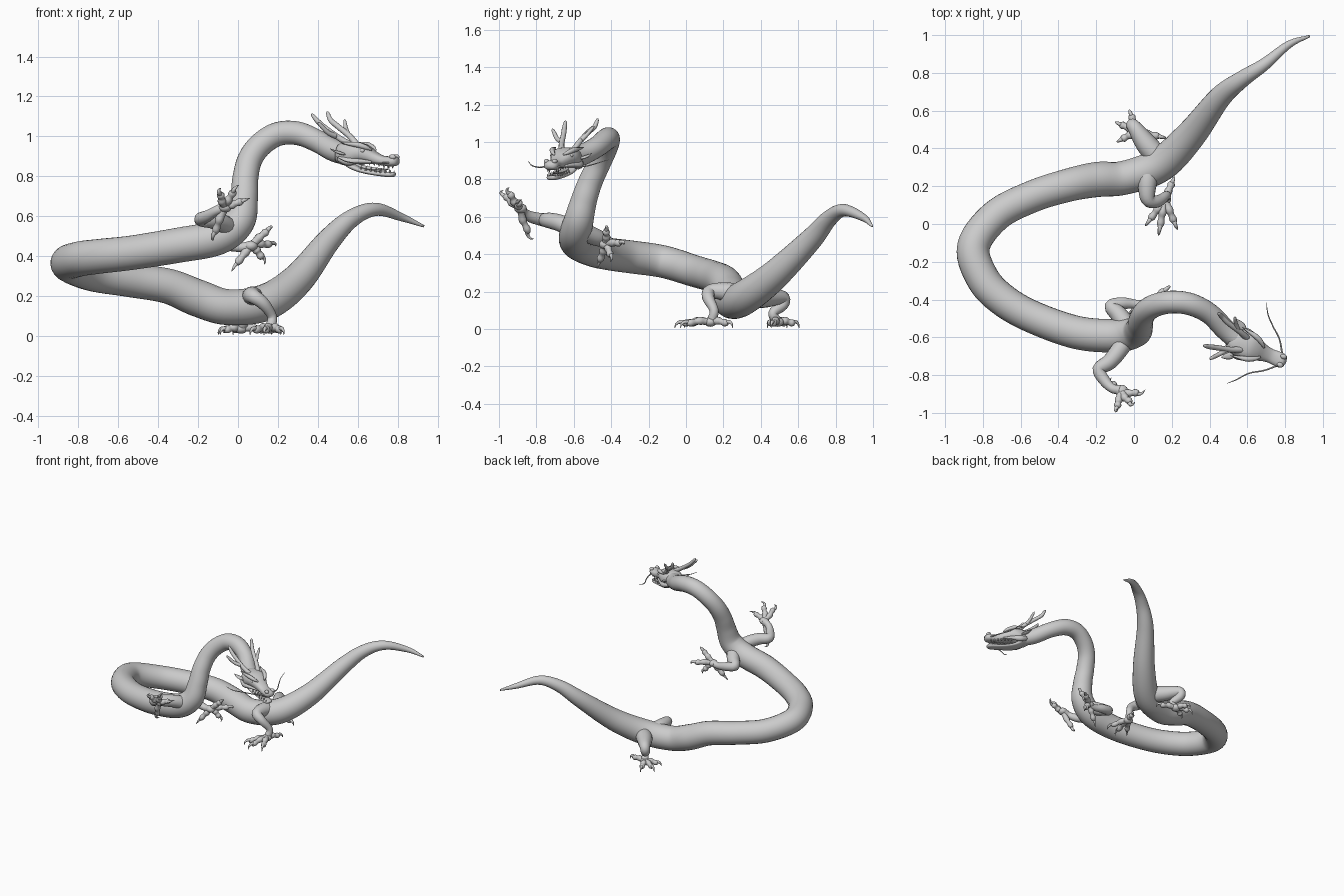
import bpy, bmesh
from math import sin, cos, pi, radians
from mathutils import Vector, Matrix

V = Vector


def ring_loft(bm, rings):
    """Skin closed rings of points and cap both ends."""
    vs = [[bm.verts.new(p) for p in r] for r in rings]
    n = len(vs[0])
    for a, b in zip(vs, vs[1:]):
        for i in range(n):
            bm.faces.new((a[i], a[(i + 1) % n], b[(i + 1) % n], b[i]))
    bm.faces.new(vs[0][::-1])
    bm.faces.new(vs[-1])


def spline(pts, steps):
    """Catmull-Rom through tuples of any length."""
    p = [V(q) for q in pts]
    p = [p[0] * 2 - p[1]] + p + [p[-1] * 2 - p[-2]]
    out = []
    for i in range(1, len(p) - 2):
        a, b, c, d = p[i - 1:i + 3]
        for k in range(steps):
            t = k / steps
            out.append(0.5 * (2 * b + (c - a) * t + (2 * a - 5 * b + 4 * c - d) * t * t
                              + (3 * b - a - 3 * c + d) * t ** 3))
    return out + [p[-2]]


def tube(bm, pts, steps=5, sides=12, flat=1.0):
    """Round tapered tube; each point is x, y, z, radius."""
    s = spline(pts, steps)
    pos, rad = [q.xyz for q in s], [max(q.w, 0.0008) for q in s]
    side, rings = None, []
    for i, p in enumerate(pos):
        t = (pos[min(i + 1, len(pos) - 1)] - pos[max(i - 1, 0)]).normalized()
        if side is None:
            side = t.cross(V((0, 0, 1)) if abs(t.z) < .9 else V((1, 0, 0)))
        side = (side - t * side.dot(t)).normalized()
        up = side.cross(t)
        rings.append([p + rad[i] * (side * cos(2 * pi * k / sides) - flat * up * sin(2 * pi * k / sides))
                      for k in range(sides)])
    ring_loft(bm, rings)


def ball(bm, c, scale):
    bmesh.ops.create_uvsphere(bm, u_segments=14, v_segments=10, radius=1,
                              matrix=Matrix.Translation(c) @ Matrix.Diagonal((*scale, 1)))


def finish(name, bm, mat=None):
    bmesh.ops.recalc_face_normals(bm, faces=bm.faces)
    me = bpy.data.meshes.new(name)
    bm.to_mesh(me)
    bm.free()
    ob = bpy.data.objects.new(name, me)
    bpy.context.collection.objects.link(ob)
    if mat:
        ob.matrix_world = mat
    for f in me.polygons:
        f.use_smooth = True
    return ob


# Serpentine body from tail tip to back of the head
bm = bmesh.new()
tube(bm, [(.93, .995, .55, .006), (.82, .95, .595, .02), (.69, .845, .635, .033), (.57, .765, .59, .045),
          (.455, .67, .48, .06), (.30, .47, .285, .08), (.14, .315, .17, .092), (-.05, .245, .145, .09),
          (-.2, .235, .19, .093), (-.35, .205, .25, .088), (-.54, .145, .28, .085), (-.73, .045, .31, .085),
          (-.85, -.12, .36, .087), (-.80, -.29, .385, .088), (-.69, -.405, .40, .087), (-.53, -.495, .418, .086),
          (-.3, -.575, .455, .088), (-.1, -.592, .495, .088), (.005, -.575, .575, .08), (.03, -.545, .69, .070),
          (.037, -.51, .79, .065), (.06, -.465, .885, .062), (.115, -.43, .96, .061), (.2, -.413, 1.012, .06),
          (.3, -.425, 1.015, .059), (.4, -.475, .975, .056), (.485, -.56, .928, .056), (.565, -.63, .908, .054)],
     steps=7, sides=24)
finish("body", bm)


# Legs: a limb tube, a palm and knobbly clawed toes
def leg(name, limb, palm, tips, back):
    bm = bmesh.new()
    tube(bm, limb, sides=16)
    palm, back = V(palm), V(back)
    ball(bm, palm, (.034, .034, .026))
    for tip in tips:
        tip = V(tip)
        d = tip - palm
        at = lambda t, h: palm + d * t + back * h
        tube(bm, [(*at(0, 0), .022), (*at(.2, .008), .019), (*at(.36, .014), .022), (*at(.5, .012), .016),
                  (*at(.66, .010), .020), (*at(.78, .008), .012)], steps=3, sides=10)
        tube(bm, [(*at(.68, .012), .013), (*at(.84, .020), .010), (*at(.96, .010), .006), (*at(1, -.010), .001)],
             steps=3, sides=8)
    finish(name, bm)


leg("front_leg_right",
    [(-.03, -.59, .53, .05), (-.08, -.67, .565, .046), (-.13, -.73, .58, .042), (-.185, -.77, .585, .035),
     (-.155, -.83, .6, .03), (-.115, -.87, .625, .024), (-.07, -.88, .645, .027)],
    (-.065, -.885, .645),
    [(-.09, -.985, .74), (.0, -.95, .755), (.055, -.885, .69), (-.125, -.82, .48)], (-.5, -.8, -.2))
leg("front_leg_left",
    [(-.03, -.55, .52, .05), (-.08, -.48, .49, .046), (-.12, -.435, .475, .036), (-.06, -.42, .46, .032),
     (.01, -.425, .445, .024), (.06, -.43, .45, .026)],
    (.065, -.43, .452),
    [(.17, -.43, .545), (.19, -.33, .455), (.135, -.40, .365), (-.03, -.475, .33)], (.3, .3, .6))
leg("hind_leg_right",
    [(.08, .28, .18, .06), (.07, .21, .2, .05), (.075, .13, .2, .038), (.125, .12, .165, .032),
     (.17, .15, .1, .024), (.165, .14, .05, .026)],
    (.163, .13, .038),
    [(.13, -.06, .015), (.23, -.03, .015), (.06, -.01, .015), (.215, .25, .015)], (0, 0, 1))
leg("hind_leg_left",
    [(.12, .36, .17, .06), (.06, .43, .17, .055), (.0, .515, .168, .037), (-.005, .515, .13, .033),
     (.03, .465, .085, .025), (.02, .485, .045, .026)],
    (.015, .49, .038),
    [(-.10, .54, .015), (-.025, .605, .015), (-.09, .435, .015), (.17, .455, .015)], (0, 0, 1))

# Head parts share a local frame: x forward, z up
HEAD = Matrix.Translation((.55, -.625, .91)) @ Matrix.Rotation(radians(-23), 4, 'Z') @ Matrix.Rotation(radians(9), 4, 'Y')


def loft(bm, stations, n=20):
    """Stations of x, half width, top z, bottom z with boxy oval sections."""
    rings = []
    for x, w, t, b in spline(stations, 3):
        r = []
        for k in range(n):
            c, s = cos(2 * pi * k / n), sin(2 * pi * k / n)
            r.append(V((x, w * abs(c) ** .8 * (1 if c > 0 else -1),
                        (t + b) / 2 + (t - b) / 2 * abs(s) ** .8 * (1 if s > 0 else -1))))
        rings.append(r)
    ring_loft(bm, rings)


# Skull with upper jaw, brows, cheeks and nostrils
bm = bmesh.new()
loft(bm, [(-.05, .045, .045, -.045), (-.02, .066, .058, -.056), (.03, .078, .067, -.054), (.07, .075, .068, -.03),
          (.11, .06, .056, -.022), (.15, .045, .036, -.024), (.19, .038, .024, -.026), (.225, .040, .026, -.025),
          (.255, .039, .031, -.02), (.272, .027, .022, -.012), (.279, .006, .008, 0)])
for s in (1, -1):
    tube(bm, [(.135, .026 * s, .044, .005), (.11, .046 * s, .053, .012), (.07, .064 * s, .06, .014),
              (.02, .074 * s, .058, .008), (-.02, .082 * s, .06, .001)], sides=8)
    tube(bm, [(.15, .038 * s, -.014, .006), (.09, .058 * s, -.02, .012), (.03, .066 * s, -.03, .022),
              (-.02, .058 * s, -.025, .015)], sides=8)
    ball(bm, (.252, .024 * s, .027), (.018, .014, .013))
finish("skull", bm, HEAD)

# Open lower jaw with tongue
bm = bmesh.new()
loft(bm, [(-.01, .045, -.01, -.05), (.03, .054, -.03, -.068), (.08, .046, -.05, -.078), (.14, .037, -.057, -.081),
          (.2, .033, -.055, -.08), (.245, .031, -.05, -.077), (.265, .02, -.05, -.07), (.27, .005, -.055, -.062)])
tube(bm, [(.05, 0, -.045, .02), (.12, 0, -.05, .02), (.19, 0, -.046, .016), (.23, 0, -.04, .004)], flat=.4)
finish("lower_jaw", bm, HEAD)

# Teeth and eyes
bm = bmesh.new()
for s in (1, -1):
    for i in range(7):
        x = .085 + .026 * i
        big = 1.5 if i == 5 else .8
        w = .048 - .003 * i
        tube(bm, [(x, w * s * .8, -.015, .006), (x, w * s * .8, -.022 - .014 * big, .001)], steps=2, sides=6)
        tube(bm, [(x + .012, w * s * .75, -.062, .006), (x + .012, w * s * .75, -.05 + .010 * big, .001)],
             steps=2, sides=6)
finish("teeth", bm, HEAD)
bm = bmesh.new()
for s in (1, -1):
    ball(bm, (.095, .056 * s, .034), (.015, .01, .011))
finish("eyes", bm, HEAD)

# Pointed ears
bm = bmesh.new()
for s in (1, -1):
    tube(bm, [(.02, .06 * s, .0, .010), (-.01, .082 * s, .006, .019), (-.035, .097 * s, .012, .014),
              (-.055, .11 * s, .022, .001)], sides=10, flat=.4)
finish("ears", bm, HEAD)

# Branched horns
bm = bmesh.new()
tube(bm, [(.575, -.665, .95, .018), (.51, -.665, .99, .015), (.44, -.655, 1.04, .014), (.40, -.65, 1.075, .013),
          (.375, -.645, 1.105, .009), (.37, -.645, 1.115, .002)], sides=10)
tube(bm, [(.49, -.665, 1.0, .014), (.45, -.69, 1.02, .012), (.41, -.71, 1.06, .009), (.40, -.715, 1.07, .002)],
     sides=10)
tube(bm, [(.60, -.605, .95, .018), (.56, -.57, 1.0, .015), (.50, -.525, 1.05, .014), (.465, -.49, 1.08, .013),
          (.45, -.475, 1.115, .009), (.445, -.47, 1.125, .002)], sides=10)
tube(bm, [(.55, -.56, 1.01, .014), (.54, -.53, 1.04, .011), (.535, -.50, 1.075, .008), (.535, -.49, 1.085, .002)],
     sides=10)
finish("horns", bm)

# Long thin whiskers
bm = bmesh.new()
tube(bm, [(.77, -.745, .87, .005), (.69, -.775, .865, .004), (.61, -.79, .865, .0035), (.54, -.825, .875, .003),
          (.49, -.845, .90, .001)], sides=6)
tube(bm, [(.785, -.69, .87, .005), (.77, -.61, .865, .004), (.735, -.54, .87, .0035), (.71, -.48, .885, .003),
          (.70, -.415, .905, .001)], sides=6)
finish("whiskers", bm)
